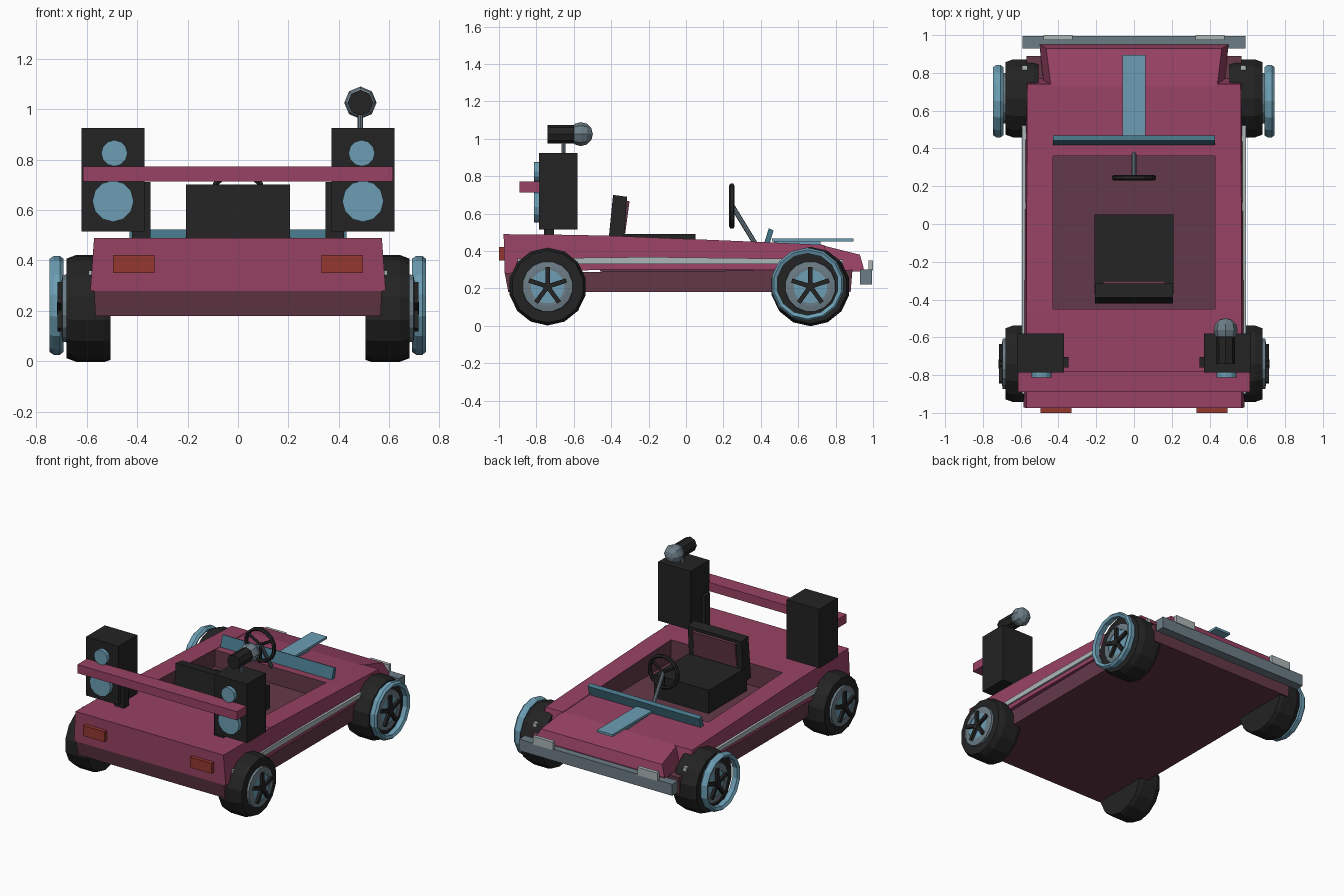
import bpy, bmesh, math
from mathutils import Vector, Matrix

if "Cube" in bpy.data.objects:
    bpy.data.objects.remove(bpy.data.objects["Cube"])


def material(name, srgb):
    m = bpy.data.materials.new(name)
    lin = [((c / 255 + 0.055) / 1.055) ** 2.4 if c > 10 else c / 3294 for c in srgb]
    m.diffuse_color = (*lin, 1)
    m.use_nodes = True
    m.node_tree.nodes["Principled BSDF"].inputs["Base Color"].default_value = m.diffuse_color
    return m


PINK = material("raspberry paint", (152, 66, 99))
MAROON = material("dark maroon", (100, 56, 72))
BLACK = material("black", (35, 35, 35))
BLUE = material("light blue", (108, 158, 180))
TEAL = material("dark blue", (68, 116, 134))
STEEL = material("blue grey", (108, 124, 134))
WHITE = material("pale grey", (172, 182, 182))
RED = material("brick red", (148, 56, 48))


def finish(name, bm, *mats, rule=None):
    """Turn a bmesh into an object; faces matching the rule take the second material."""
    bmesh.ops.recalc_face_normals(bm, faces=bm.faces)
    if rule:
        for f in bm.faces:
            f.material_index = int(rule(f))
    me = bpy.data.meshes.new(name)
    bm.to_mesh(me)
    bm.free()
    for m in mats:
        me.materials.append(m)
    ob = bpy.data.objects.new(name, me)
    bpy.context.collection.objects.link(ob)
    return ob


def loft(name, pts, *mats, rule=None):
    """Side outline of (y, z, x from, x to) points, spanned across x."""
    bm = bmesh.new()
    a = [bm.verts.new((p[2], p[0], p[1])) for p in pts]
    b = [bm.verts.new((p[3], p[0], p[1])) for p in pts]
    bm.faces.new(a)
    bm.faces.new(b[::-1])
    for i in range(len(pts)):
        j = (i + 1) % len(pts)
        bm.faces.new((a[i], a[j], b[j], b[i]))
    return finish(name, bm, *mats, rule=rule)


def box(name, x, y, z, mat):
    return loft(name, [(py, pz, *x) for py, pz in
                       ((y[0], z[0]), (y[1], z[0]), (y[1], z[1]), (y[0], z[1]))], mat)


def rod(name, p, q, r, mat, sides=10, r2=None):
    """Cylinder or cone from point p to point q."""
    p, q = Vector(p), Vector(q)
    d = q - p
    mx = Matrix.Translation((p + q) / 2) @ d.to_track_quat('Z', 'Y').to_matrix().to_4x4()
    bm = bmesh.new()
    bmesh.ops.create_cone(bm, cap_ends=True, segments=sides, radius1=r,
                          radius2=r if r2 is None else r2, depth=d.length, matrix=mx)
    return finish(name, bm, mat)


def lathe(name, centre, axis, profile, mat, sides):
    """Closed ring profile of (radius, offset along axis) turned about axis X or Y."""
    bm = bmesh.new()
    rings = []
    for i in range(sides):
        t = 2 * math.pi * (i + 0.5) / sides
        c, s = math.cos(t), math.sin(t)
        rings.append([bm.verts.new(Vector(centre) + Vector(
            (h, r * c, r * s) if axis == 'X' else (r * c, h, r * s))) for r, h in profile])
    n = len(profile)
    for i in range(sides):
        a, b = rings[i], rings[(i + 1) % sides]
        for k in range(n):
            bm.faces.new((a[k], a[(k + 1) % n], b[(k + 1) % n], b[k]))
    return finish(name, bm, mat)


# Body: lower tub, rear deck, hood and side rails around an open cockpit
loft("lower_body", [(-.95, .18, -.565, .565), (.88, .18, -.565, .565),
                    (.89, .30, -.57, .57), (-.97, .285, -.57, .57)], MAROON)
loft("rear_deck", [(-.97, .28, -.585, .585), (-.45, .30, -.585, .585), (-.45, .483, -.57, .57),
                   (-.66, .487, -.57, .57), (-.975, .49, -.57, .57)],
     PINK, MAROON, rule=lambda f: f.normal.y > 0.9)
loft("hood", [(.36, .29, -.44, .44), (.945, .29, -.50, .50), (.95, .31, -.50, .50),
              (.93, .38, -.465, .465), (.73, .43, -.44, .44), (.36, .447, -.435, .435)],
     PINK, MAROON, rule=lambda f: f.normal.y < -0.9)
box("cockpit_floor", (-.435, .435), (-.46, .37), (.29, .33), MAROON)

for s, side in ((-1, "left"), (1, "right")):
    loft(side + "_side_rail",
         [(y, z, s * .43, s * o) for y, z, o in
          ((-.46, .30, .585), (.77, .30, .575), (.74, .433, .565), (.36, .45, .567), (-.46, .484, .57))],
         PINK, MAROON, rule=lambda f: f.normal.x * s < -0.9)
    loft(side + "_trim_strip", [(y, z, s * .565, s * .592) for y, z in
         ((-.90, .33), (.84, .33), (.84, .355), (-.2, .368), (-.90, .36))], WHITE)
    box(side + "_tail_light", (s * .33, s * .495), (-1, -.96), (.35, .422), RED)
    box(side + "_headlight", (s * .325, s * .48), (.975, 1.0), (.295, .35), WHITE)

    # Loudspeaker cabinets with round cones on the back
    box(side + "_speaker_cabinet", (s * .37, s * .62), (-.785, -.58), (.515, .925), BLACK)
    box(side + "_speaker_post", (s * .347, s * .42), (-.76, -.705), (.48, .71), BLACK)
    for part, x, z, r in (("small", .49, .825, .052), ("large", .495, .635, .082)):
        rod(f"{side}_{part}_speaker_cone", (s * x, -.78, z), (s * x, -.812, z), r, BLUE, 12)

    # Wheels with rims and five spokes
    for end, y, r in (("rear", -.74, .208), ("front", .665, .212)):
        n, z = f"{side}_{end}_", .21
        lathe(n + "tyre", (0, y, z), 'X', [(.02, s * .505), (r - .008, s * .505), (r, s * .53),
              (r, s * .64), (r - .015, s * .68), (.02, s * .68)], BLACK, 14)
        lathe(n + "rim", (0, y, z), 'X', [(.09, s * .67), (.138, s * .67),
              (.135, s * .695), (.105, s * .70), (.09, s * .70)], STEEL, 16)
        rod(n + "wheel_disc", (s * .66, y, z), (s * .697, y, z), .105, BLUE, 16)
        for k in range(5):
            t = math.pi / 2 + k * 2 * math.pi / 5
            c, d = math.cos(t), math.sin(t)
            ob = box(f"{n}spoke_{k + 1}", (s * .695, s * .715), (0, .105), (-.012, .012), BLACK)
            ob.data.transform(Matrix.Translation((0, y, z)) @ Matrix.Rotation(t, 4, 'X'))
        rod(n + "hub", (s * .69, y, z), (s * .718, y, z), .025, BLACK, 10)
    lathe(side + "_front_wheel_ring", (s * .718, .65, .222), 'X',
          [(.165, -.018), (.185, -.028), (.196, -.012), (.196, .012), (.185, .026), (.165, .018)],
          BLUE, 14)

# Bumper, hood stripe and low windscreen
box("front_bumper", (-.59, .59), (.93, .995), (.22, .30), STEEL)
box("hood_stripe", (-.06, .06), (.46, .895), (.45, .466), BLUE)
box("hood_stripe_mount", (-.05, .05), (.47, .72), (.425, .452), BLUE)
loft("windscreen", [(y, z, -.43, .43) for y, z in
     ((.415, .435), (.445, .43), (.468, .51), (.443, .522))], TEAL)

# Rear crossbar between the speakers
box("rear_crossbar", (-.615, .615), (-.89, -.78), (.712, .772), PINK)

# Seat
box("seat_cushion", (-.21, .21), (-.37, .05), (.33, .492), BLACK)
loft("seat_backrest", [(y, z, -.207, .207) for y, z in
     ((-.42, .40), (-.335, .40), (-.315, .69), (-.39, .70))], BLACK)
loft("seat_back_panel", [(y, z, -.165, .165) for y, z in
     ((-.34, .495), (-.325, .495), (-.302, .665), (-.32, .67))], MAROON)

# Steering wheel and column
lathe("steering_wheel", (0, .245, .64), 'Y',
      [(.098, -.008), (.108, -.015), (.12, -.008), (.12, .008), (.108, .015), (.098, .008)], BLACK, 14)
for k in range(3):
    t = math.pi * (7 / 6 + k * 2 / 3) + math.pi / 3
    rod(f"steering_spoke_{k + 1}", (0, .25, .64),
        (.105 * math.cos(t), .245, .64 + .105 * math.sin(t)), .010, BLACK, 6)
rod("steering_column", (0, .245, .645), (0, .37, .44), .013, STEEL, 8)

# Microphone on the right speaker
rod("microphone_stand", (.485, -.655, .92), (.485, -.655, 1.0), .011, STEEL, 8)
rod("microphone_handle", (.485, -.74, 1.025), (.485, -.57, 1.025), .05, BLACK, 8)
bm = bmesh.new()
bmesh.ops.create_uvsphere(bm, u_segments=8, v_segments=6, radius=.064,
                          matrix=Matrix.Translation((.485, -.562, 1.025)) @ Matrix.Rotation(math.pi / 2, 4, 'X'))
finish("microphone_head", bm, STEEL)
